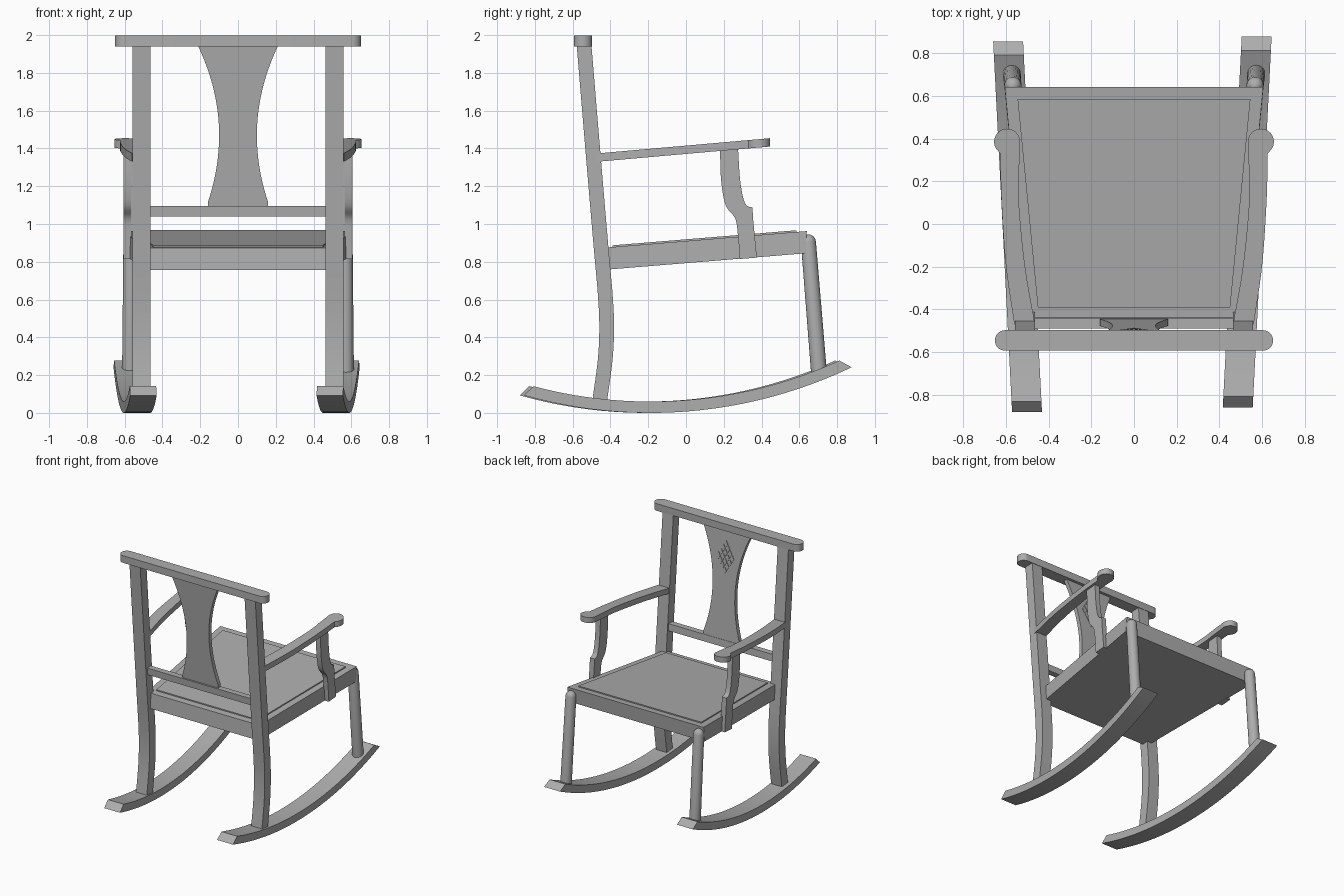
import bpy, bmesh, math
from mathutils import Vector

cube = bpy.data.objects.get("Cube")
if cube:
    bpy.data.objects.remove(cube)

GREY = (0.42, 0.42, 0.42, 1)
wood = bpy.data.materials.new("grey_wood")
wood.use_nodes = True
wood.diffuse_color = GREY
wood.node_tree.nodes["Principled BSDF"].inputs["Base Color"].default_value = GREY


def finish(name, bm):
    bmesh.ops.recalc_face_normals(bm, faces=bm.faces)
    mesh = bpy.data.meshes.new(name)
    bm.to_mesh(mesh)
    bm.free()
    obj = bpy.data.objects.new(name, mesh)
    bpy.context.collection.objects.link(obj)
    mesh.materials.append(wood)
    bpy.ops.object.select_all(action='DESELECT')
    obj.select_set(True)
    bpy.context.view_layer.objects.active = obj
    bpy.ops.object.shade_smooth_by_angle(angle=math.radians(35))
    return obj


def prism(name, outline, place, start, end):
    """Extrude a 2D outline; place(u, v, w) maps it into space."""
    bm = bmesh.new()
    rings = [[bm.verts.new(place(u, v, w)) for u, v in outline] for w in (start, end)]
    n = len(outline)
    for ring in rings:
        bm.faces.new(ring)
    for i in range(n):
        j = (i + 1) % n
        bm.faces.new((rings[0][i], rings[0][j], rings[1][j], rings[1][i]))
    return finish(name, bm)


def smooth_path(points, steps=6):
    """Catmull-Rom curve through a few control points."""
    p = [Vector(q) for q in points]
    p = [2 * p[0] - p[1]] + p + [2 * p[-1] - p[-2]]
    out = []
    for a, b, c, d in zip(p, p[1:], p[2:], p[3:]):
        for i in range(steps):
            t = i / steps
            out.append(0.5 * (2 * b + (c - a) * t + (2 * a - 5 * b + 4 * c - d) * t * t
                              + (3 * b - a - 3 * c + d) * t ** 3))
    return out + [p[-2]]


def arc(cx, cy, r, a0, a1, n=16):
    angles = [math.radians(a0 + (a1 - a0) * i / n) for i in range(n + 1)]
    return [(cx + r * math.cos(a), cy + r * math.sin(a)) for a in angles]


def seat_height(y):
    return 0.91 + 0.082 * y


def back_y(z):
    # slanted plane of the chair back
    return -0.46 - 0.09 * (z - 1.1)


# Rocker outline: two concentric arcs with slanted ends
def rocker_arc(y0, y1, r, base, n=24):
    ys = [y0 + (y1 - y0) * i / n for i in range(n + 1)]
    return [(y, base + r - math.sqrt(r * r - (y + 0.2) ** 2)) for y in ys]


rocker = rocker_arc(-0.87, 0.865, 2.47, 0) + rocker_arc(0.80, -0.82, 2.41, 0.06)

# Back post outline, gently bent below the seat
post_mid = smooth_path([(-0.456, 0.07), (-0.428, 0.28), (-0.42, 0.45), (-0.427, 0.62),
                        (-0.45, 0.88), (-0.49, 1.35), (-0.54, 1.95)])
post = [(y + 0.039, z) for y, z in post_mid] + [(y - 0.039, z) for y, z in reversed(post_mid)]

# Arm support outline
support = (smooth_path([(0.285, 0.815), (0.275, 0.94), (0.26, 1.03), (0.21, 1.1),
                        (0.186, 1.23), (0.18, 1.4)])
           + smooth_path([(0.275, 1.41), (0.285, 1.25), (0.30, 1.15), (0.32, 1.1), (0.352, 1.087)])
           + [(0.355, 1.03), (0.375, 0.822)])

# Armrest plan: curved bar ending in a round pad
arm = (smooth_path([(0.56, -0.47), (0.60, -0.19), (0.621, 0.12), (0.625, 0.33)])
       + arc(0.594, 0.385, 0.061, -50, 195)
       + smooth_path([(0.537, 0.28), (0.54, 0.12), (0.511, -0.19), (0.463, -0.47)]))

for side, label in ((1, "left"), (-1, "right")):
    spread, shift = (0.53, 0.012) if side > 0 else (0.545, -0.01)
    prism(label + "_rocker", rocker,
          lambda y, z, w: (side * (spread + 0.051 * y + w), y + shift, z), -0.07, 0.07)
    prism(label + "_back_post", post, lambda y, z, w: (side * w, y, z), 0.463, 0.558)
    prism(label + "_arm_support", support, lambda y, z, w: (side * w, y, z), 0.565, 0.606)
    prism(label + "_armrest", arm,
          lambda x, y, w: (side * x, y, 1.415 + 0.088 * y + w), -0.044, 0)

    # Front leg: round post with a domed top
    bm = bmesh.new()
    foot, top = Vector((side * 0.572, 0.705, 0.2)), Vector((side * 0.567, 0.648, 0.905))
    axis = (top - foot).normalized()
    turn = axis.to_track_quat('Z', 'Y')
    rings = []
    sections = [(foot, 0.042)] + [
        (top + axis * 0.04 * math.sin(a), 0.04 * math.cos(a))
        for a in (0, math.pi / 8, math.pi / 4, math.pi * 3 / 8, math.pi * 0.47)]
    for centre, r in sections:
        rings.append([bm.verts.new(centre + turn @ Vector((x, y, 0)))
                      for x, y in arc(0, 0, r, 0, 345, 23)])
    for low, high in zip(rings, rings[1:]):
        for i in range(24):
            j = (i + 1) % 24
            bm.faces.new((low[i], low[j], high[j], high[i]))
    bm.faces.new(rings[0])
    bm.faces.new(rings[-1])
    finish(label + "_front_leg", bm)

# Seat frame and the slightly raised seat panel
seat = [(-0.605, 0.64), (0.605, 0.64), (0.50, -0.44), (-0.50, -0.44)]
panel = [(-0.545, 0.585), (0.545, 0.585), (0.45, -0.39), (-0.45, -0.39)]
prism("seat_frame", seat,
      lambda x, y, w: (x, y + 0.09 * w, seat_height(y) + w), -0.118, 0)
prism("seat_panel", panel, lambda x, y, w: (x, y, seat_height(y) + w), -0.01, 0.009)

# Top rail with rounded ends
rail = arc(0.603, -0.545, 0.048, -90, 90) + arc(-0.603, -0.545, 0.048, 90, 270)
prism("top_rail", rail, lambda x, y, w: (x, y, w), 1.94, 1.997)

# Lower back rail
prism("lower_rail", [(-0.485, 1.04), (-0.437, 1.04), (-0.441, 1.095), (-0.489, 1.095)],
      lambda y, z, w: (w, y, z), -0.47, 0.47)


# Waisted centre splat
def splat_half_width(z):
    return 0.10 + (0.11 * ((z - 1.47) / 0.47) ** 2 if z > 1.47 else 0.058 * ((z - 1.47) / 0.35) ** 2)


heights = [1.12 + 0.83 * i / 28 for i in range(29)]
edge = [(0.158, 1.085)] + [(splat_half_width(z), z) for z in heights]
splat = edge + [(-x, z) for x, z in reversed(edge)]
prism("back_splat", splat, lambda x, z, w: (x, back_y(z) + w, z), -0.016, 0.016)

# Diamond ornament of small raised lozenges on the sitter's side of the splat
for row in range(-3, 4):
    count = 4 - abs(row)
    for i in range(count):
        cx = (i - (count - 1) / 2) * 0.04
        cz = 1.73 + row * 0.034
        lozenge = [(cx + 0.016, cz), (cx, cz + 0.028), (cx - 0.016, cz), (cx, cz - 0.028)]
        prism("splat_ornament", lozenge,
              lambda x, z, w: (x, back_y(z) + w, z), 0.014, 0.020)
